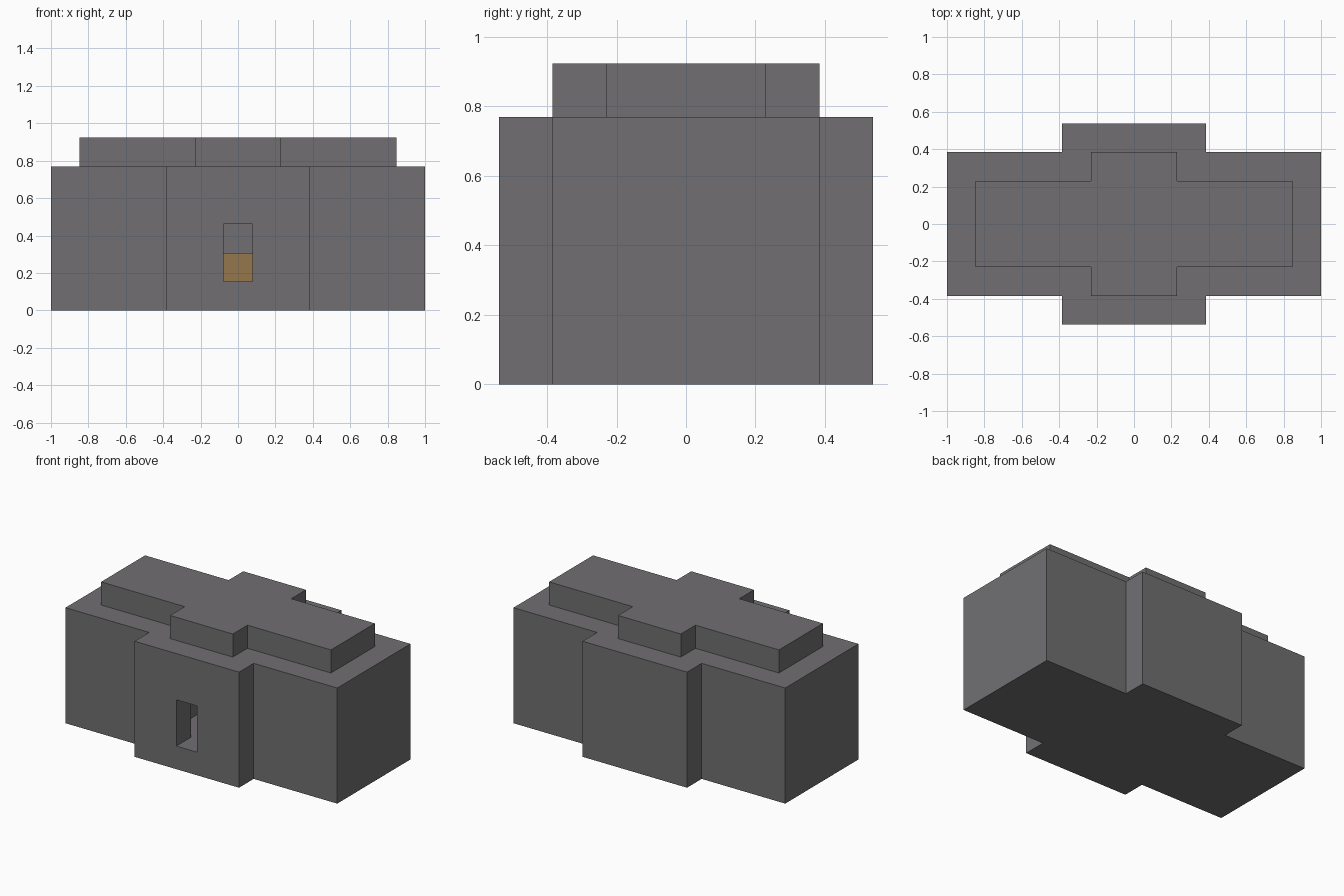
import bpy
import bmesh

cube = bpy.data.objects.get("Cube")
if cube:
    bpy.data.objects.remove(cube, do_unlink=True)

U = 1 / 13  # half a building block


def material(name, color):
    mat = bpy.data.materials.new(name)
    mat.use_nodes = True
    mat.diffuse_color = color
    mat.node_tree.nodes["Principled BSDF"].inputs["Base Color"].default_value = color
    return mat


def prism(name, outline, bottom, top, mat):
    """Extrude a plan outline between two heights, in units of U."""
    bm = bmesh.new()
    face = bm.faces.new([bm.verts.new((x * U, y * U, bottom * U)) for x, y in outline])
    up = bmesh.ops.extrude_face_region(bm, geom=[face])["geom"]
    verts = [v for v in up if isinstance(v, bmesh.types.BMVert)]
    bmesh.ops.translate(bm, verts=verts, vec=(0, 0, (top - bottom) * U))
    bmesh.ops.recalc_face_normals(bm, faces=bm.faces)
    mesh = bpy.data.meshes.new(name)
    bm.to_mesh(mesh)
    bm.free()
    mesh.materials.append(mat)
    obj = bpy.data.objects.new(name, mesh)
    bpy.context.collection.objects.link(obj)
    return obj


def rect(x0, x1, y0, y1):
    return [(x0, y0), (x1, y0), (x1, y1), (x0, y1)]


def cross(wing_x, wing_y, core_x, core_y):
    """Plan of a long hall with a deeper middle section."""
    quarter = [(wing_x, wing_y), (core_x, wing_y), (core_x, core_y)]
    half = quarter + [(-x, y) for x, y in reversed(quarter)]
    return half + [(-x, -y) for x, y in half]


def cut(target, cutter):
    cutter.hide_render = True
    cutter.hide_viewport = True
    mod = target.modifiers.new(cutter.name, "BOOLEAN")
    mod.operation = "DIFFERENCE"
    mod.solver = "EXACT"
    mod.object = cutter


stone = material("grey_stone", (0.165, 0.159, 0.168, 1))
wood = material("brown_wood", (0.30, 0.185, 0.075, 1))

# Main walls and stepped roof
walls = prism("walls", cross(13, 5, 5, 7), 0, 10, stone)
prism("roof", cross(11, 3, 3, 5), 10, 12, stone)

# Inner room, closed above by the roof, and the doorway into it
cut(walls, prism("room_cutter", rect(-3, 3, -5, 5), 2, 11, stone))
cut(walls, prism("doorway_cutter", rect(-1, 1, -8, -4), 2, 6, stone))

# Wooden chest against the back wall
prism("chest", rect(-1, 1, 3, 5), 2, 4, wood)
